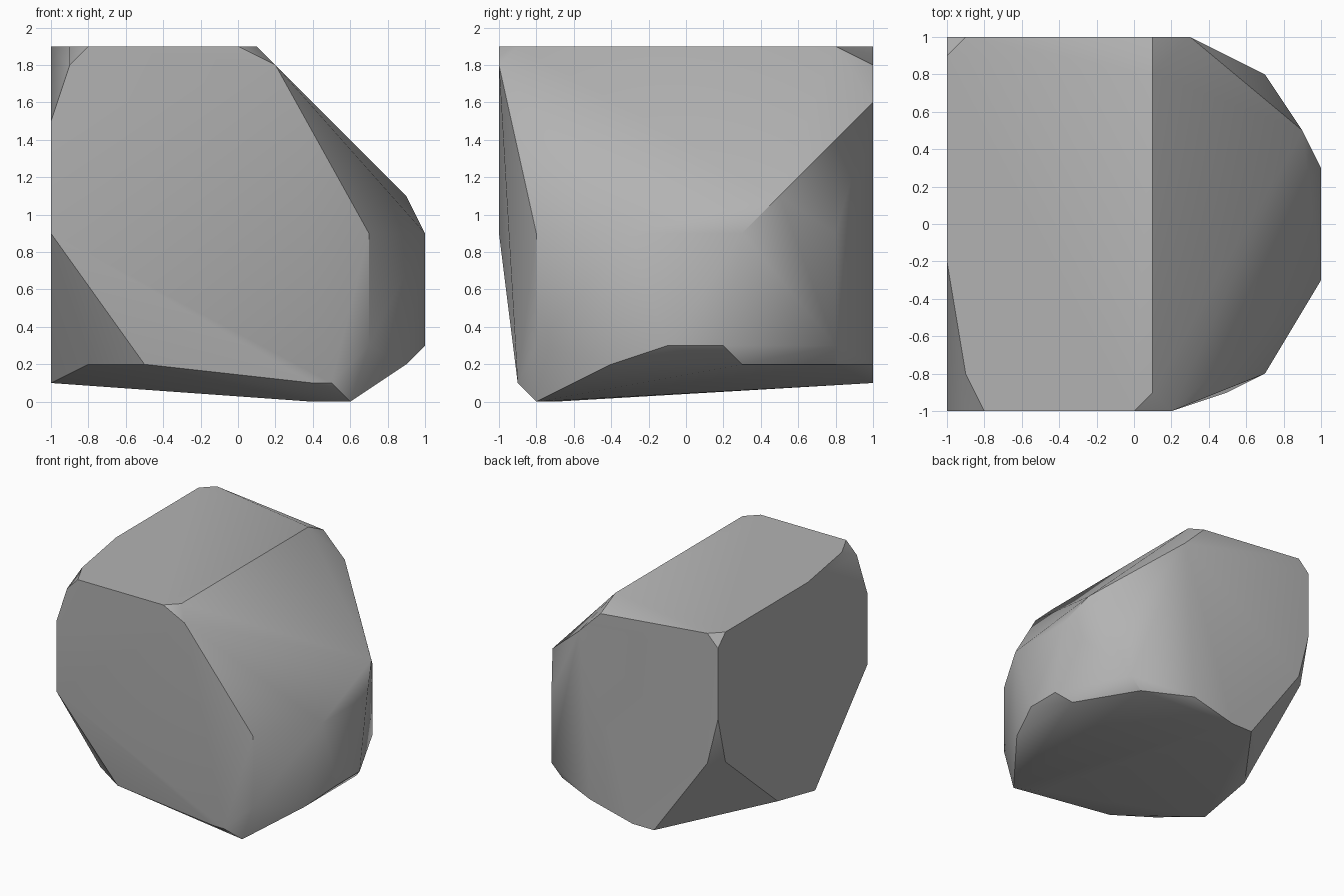
import bpy, bmesh, math

cube = bpy.data.objects.get("Cube")
if cube:
    bpy.data.objects.remove(cube, do_unlink=True)

# Plain stone colour
stone = bpy.data.materials.new("stone_grey")
stone.use_nodes = True
grey = (0.45, 0.45, 0.45, 1)
stone.diffuse_color = grey
stone.node_tree.nodes["Principled BSDF"].inputs["Base Color"].default_value = grey

# Corner points of the chipped faces, in tenths of a unit
flat_top = [(-10, -2, 19), (-9, -8, 19), (-8, -10, 19), (0, -10, 19),
            (1, -9, 19), (1, 8, 19), (-9, 10, 19), (-10, 9, 19)]
front_face = [(-9, -10, 18), (-10, -10, 15), (-10, -10, 9), (-5, -9, 2),
              (4, -9, 1), (5, -9, 1), (7, -8, 3), (7, -8, 9), (2, -10, 18)]
back_face = [(-10, 10, 18), (-10, 10, 12), (-9, 10, 8), (-4, 10, 1), (-2, 10, 1),
             (2, 10, 2), (7, 8, 3), (7, 8, 9), (3, 10, 16), (1, 10, 18)]
bulging_side = [(10, -3, 9), (10, 3, 9), (9, 5, 11), (10, -1, 3), (10, 2, 3)]
underside = [(9, -4, 2), (9, 3, 2), (6, 8, 2), (6, -8, 0), (4, -7, 0),
             (-8, -7, 2), (-10, -3, 1), (-10, 2, 2), (-10, 9, 8)]

# Boulder: convex shell around the corners, with coplanar faces joined
bm = bmesh.new()
for corner in flat_top + front_face + back_face + bulging_side + underside:
    bm.verts.new([c / 10 for c in corner])
hull = bmesh.ops.convex_hull(bm, input=bm.verts)
loose = {v for v in hull["geom_interior"] + hull["geom_unused"]
         if isinstance(v, bmesh.types.BMVert)}
bmesh.ops.delete(bm, geom=list(loose), context="VERTS")
bmesh.ops.dissolve_limit(bm, angle_limit=math.radians(1),
                         verts=bm.verts, edges=bm.edges)
bmesh.ops.recalc_face_normals(bm, faces=bm.faces)
mesh = bpy.data.meshes.new("boulder")
bm.to_mesh(mesh)
bm.free()
mesh.materials.append(stone)
boulder = bpy.data.objects.new("boulder", mesh)
bpy.context.collection.objects.link(boulder)

# Soft shading on shallow bends, crisp chipped edges
bpy.ops.object.select_all(action="DESELECT")
boulder.select_set(True)
bpy.context.view_layer.objects.active = boulder
bpy.ops.object.shade_smooth_by_angle(angle=math.radians(30))
